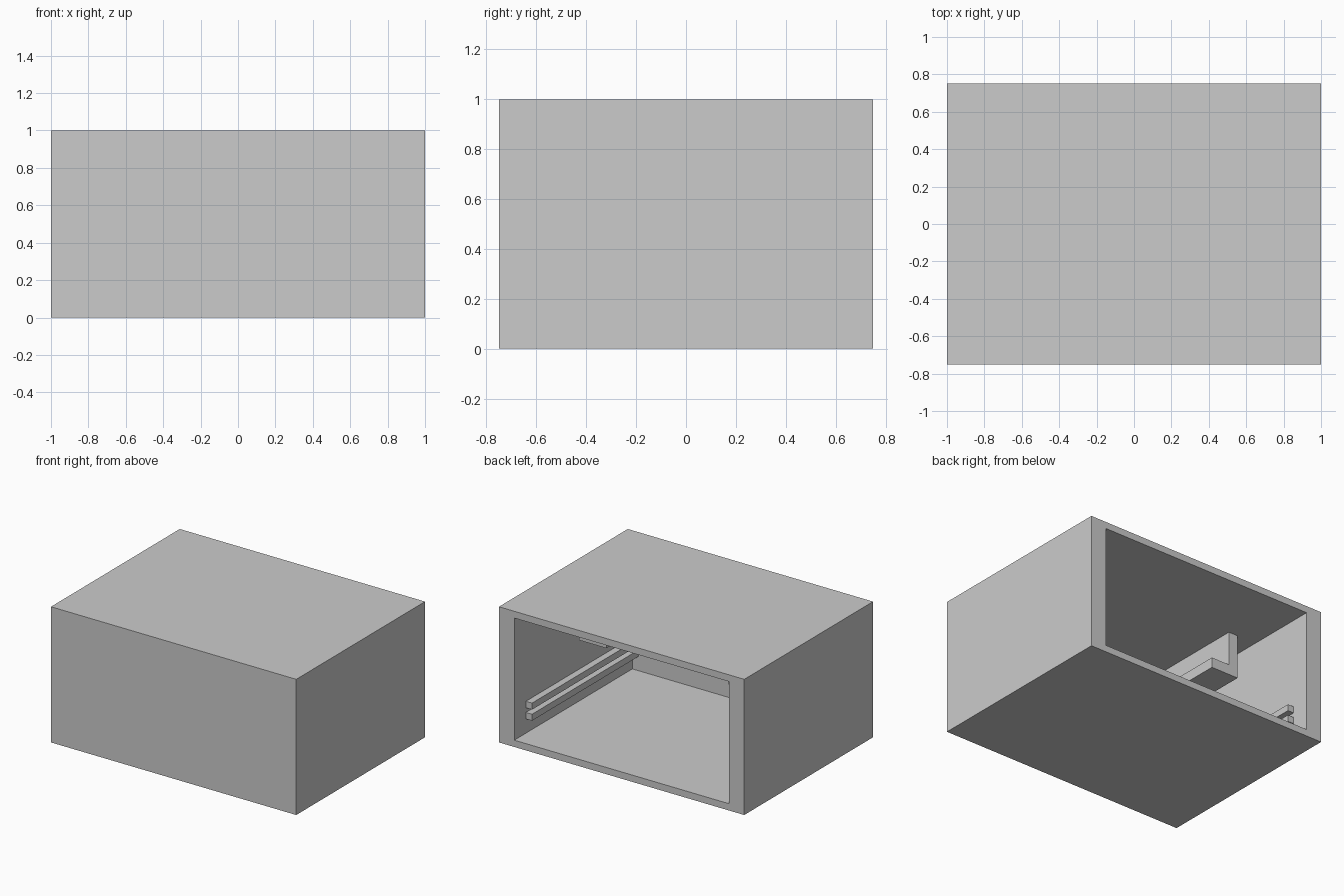
import bpy
import bmesh
from mathutils import Vector

default_cube = bpy.data.objects.get("Cube")
if default_cube:
    bpy.data.objects.remove(default_cube, do_unlink=True)

grey = bpy.data.materials.new("plain_grey")
grey.use_nodes = True
grey.diffuse_color = (0.6, 0.6, 0.6, 1)
grey.node_tree.nodes["Principled BSDF"].inputs["Base Color"].default_value = (0.6, 0.6, 0.6, 1)


def add_object(name, bm):
    bmesh.ops.recalc_face_normals(bm, faces=bm.faces)
    mesh = bpy.data.meshes.new(name)
    bm.to_mesh(mesh)
    bm.free()
    mesh.materials.append(grey)
    obj = bpy.data.objects.new(name, mesh)
    bpy.context.collection.objects.link(obj)
    return obj


def box_mesh(low, high):
    low, high = Vector(low), Vector(high)
    bm = bmesh.new()
    bmesh.ops.create_cube(bm, size=1)
    for v in bm.verts:
        v.co = (low + high) / 2 + v.co * (high - low)
    return bm


def prism(name, profile, y_front, y_back):
    """Extrude an x-z profile along y."""
    bm = bmesh.new()
    face = bm.faces.new([bm.verts.new((x, y_front, z)) for x, z in profile])
    grown = bmesh.ops.extrude_face_region(bm, geom=[face])["geom"]
    moved = [g for g in grown if isinstance(g, bmesh.types.BMVert)]
    bmesh.ops.translate(bm, verts=moved, vec=(0, y_back - y_front, 0))
    return add_object(name, bm)


SIDE_WALL, FLAT_WALL = 0.125, 0.05
INNER_X = 1 - SIDE_WALL
INNER_FRONT = -0.75 + SIDE_WALL
CEILING = 1 - FLAT_WALL

# Case: a block with a recess sunk into its back face
bm = box_mesh((-1, -0.75, 0), (1, 0.75, 1))
back = max(bm.faces, key=lambda f: f.calc_center_median().y)
bmesh.ops.inset_individual(bm, faces=[back], thickness=FLAT_WALL)
for v in back.verts:
    v.co.x = INNER_X if v.co.x > 0 else -INNER_X
    v.co.z = CEILING if v.co.z > 0.5 else FLAT_WALL
cavity = bmesh.ops.extrude_discrete_faces(bm, faces=[back])["faces"][0]
for v in cavity.verts:
    v.co.y = INNER_FRONT
add_object("case", bm)

for side, sign in (("left", 1), ("right", -1)):
    # Paired runner rails along each side wall
    for level, z in (("lower", 0.155), ("upper", 0.237)):
        a, b = sign * (INNER_X - 0.05), sign * INNER_X
        rail = [(a, z), (b, z), (b, z + 0.048), (a, z + 0.048)]
        prism(f"{side}_{level}_rail", rail, INNER_FRONT, 0.615)

    # L-shaped hanger under the ceiling, foot pointing inward
    outer, web, toe = (sign * x for x in (0.72, 0.645, 0.497))
    hanger = [(outer, CEILING), (outer, 0.625), (toe, 0.625),
              (toe, 0.7), (web, 0.7), (web, CEILING)]
    prism(f"{side}_hanger", hanger, INNER_FRONT, 0.217)
